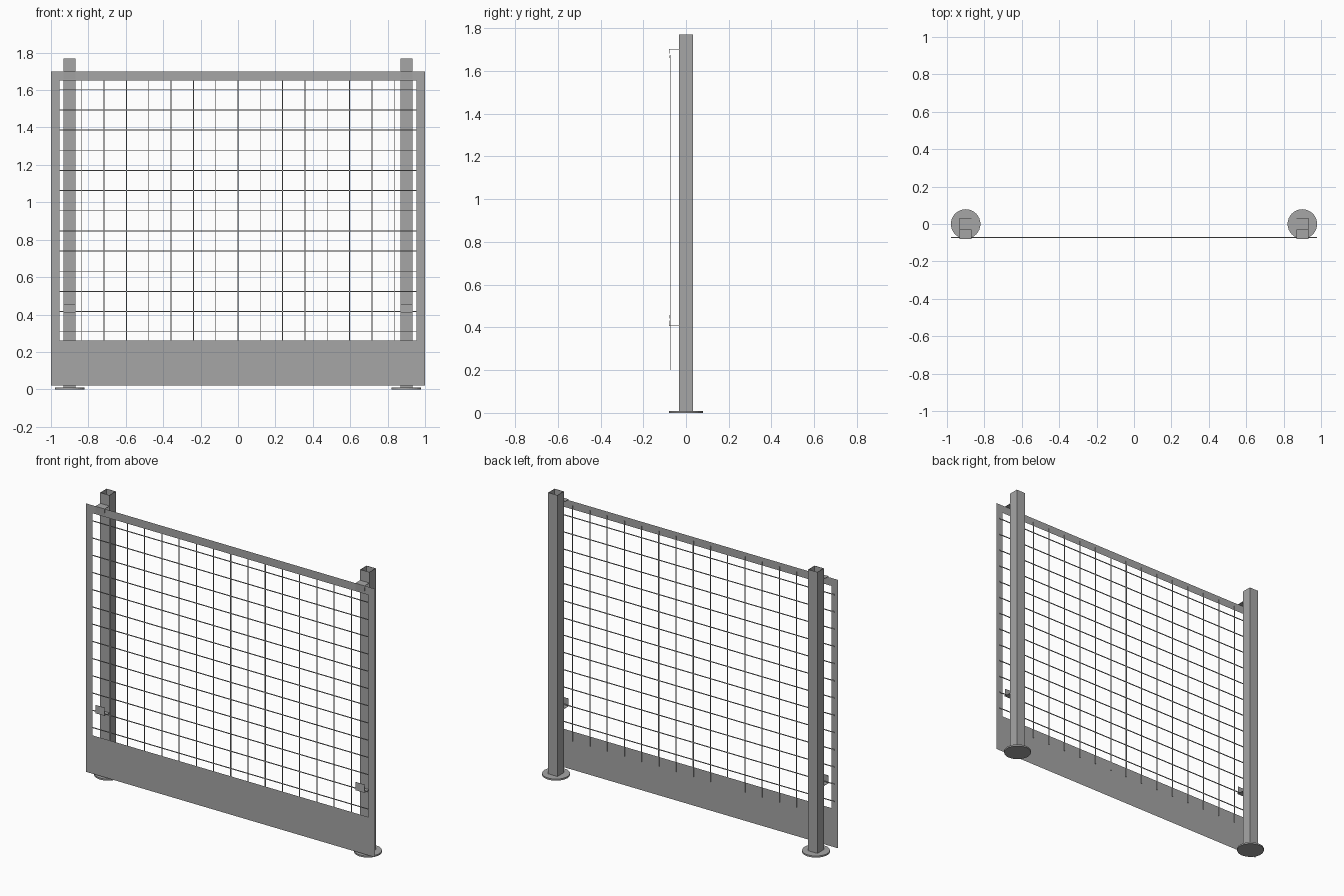
import bpy
import bmesh
from mathutils import Matrix, Vector

cube = bpy.data.objects.get("Cube")
if cube:
    bpy.data.objects.remove(cube, do_unlink=True)

# Single galvanised grey
steel = bpy.data.materials.new("steel_grey")
steel.use_nodes = True
GREY = (0.38, 0.38, 0.38, 1)
steel.diffuse_color = GREY
steel.node_tree.nodes["Principled BSDF"].inputs["Base Color"].default_value = GREY


def finish(name, bm, recalc=True):
    if recalc:
        bmesh.ops.recalc_face_normals(bm, faces=bm.faces)
    mesh = bpy.data.meshes.new(name)
    bm.to_mesh(mesh)
    bm.free()
    mesh.materials.append(steel)
    ob = bpy.data.objects.new(name, mesh)
    bpy.context.collection.objects.link(ob)
    return ob


def add_box(bm, low, high):
    low, high = Vector(low), Vector(high)
    size = high - low
    matrix = Matrix.Translation((low + high) / 2) @ Matrix.Diagonal((*size, 1))
    return bmesh.ops.create_cube(bm, size=1, matrix=matrix)["verts"]


PANEL_Y = -0.074
WIRE_Y = -0.0715
POST_X = 0.9
HALF = 0.032

# Flat sheet frame with toe board: a 3 x 3 grid without its centre
bm = bmesh.new()
xs, zs = (-1, -0.955, 0.955, 1), (0.02, 0.26, 1.65, 1.70)
grid = [[bm.verts.new((x, PANEL_Y, z)) for x in xs] for z in zs]
for r in range(3):
    for c in range(3):
        if (r, c) != (1, 1):
            bm.faces.new((grid[r][c], grid[r][c + 1],
                          grid[r + 1][c + 1], grid[r + 1][c]))
bmesh.ops.dissolve_limit(bm, angle_limit=0.01, verts=bm.verts, edges=bm.edges)
finish("panel_frame", bm, recalc=False)

# Wire mesh
W = 0.0022
bm = bmesh.new()
for i in range(-7, 8):
    x = i * 0.1193
    add_box(bm, (x - W, WIRE_Y - W, 0.2), (x + W, WIRE_Y + W, 1.675))
finish("vertical_wires", bm)

bm = bmesh.new()
for i in range(13):
    z = 0.308 + i * 0.1078
    add_box(bm, (-0.978, WIRE_Y - W, z - W), (0.978, WIRE_Y + W, z + W))
finish("horizontal_wires", bm)


def hook(name, x, profile):
    """Bent strip, as wide as the post, along a (y, z) profile."""
    bm = bmesh.new()
    rows = [[bm.verts.new((x + s * HALF, y, z)) for s in (-1, 1)]
            for y, z in profile]
    for a, b in zip(rows, rows[1:]):
        bm.faces.new((a[0], a[1], b[1], b[0]))
    ob = finish(name, bm)
    solid = ob.modifiers.new("thickness", "SOLIDIFY")
    solid.thickness = 0.002
    solid.offset = 0


for side, s in (("left", 1), ("right", -1)):
    x = s * POST_X

    # Square tube, open at the top
    bm = bmesh.new()
    add_box(bm, (x - HALF, -HALF, 0.01), (x + HALF, HALF, 1.77))
    bmesh.ops.recalc_face_normals(bm, faces=bm.faces)
    caps = [f for f in bm.faces if abs(f.normal.z) > 0.9]
    bmesh.ops.delete(bm, geom=caps, context="FACES")
    post = finish(side + "_post", bm)
    wall = post.modifiers.new("wall", "SOLIDIFY")
    wall.thickness = 0.003
    wall.offset = -1

    # Round foot plate
    bm = bmesh.new()
    bmesh.ops.create_cone(bm, cap_ends=True, segments=32, radius1=0.079,
                          radius2=0.079, depth=0.01,
                          matrix=Matrix.Translation((x, 0, 0.005)))
    finish(side + "_foot_plate", bm)

    # Hooks that hold the panel
    hook(side + "_top_hook", x,
         [(-HALF, 1.702), (-0.079, 1.702), (-0.076, 1.66)])
    hook(side + "_lower_hook", x,
         [(-HALF, 0.408), (-0.079, 0.408), (-0.076, 0.457)])
